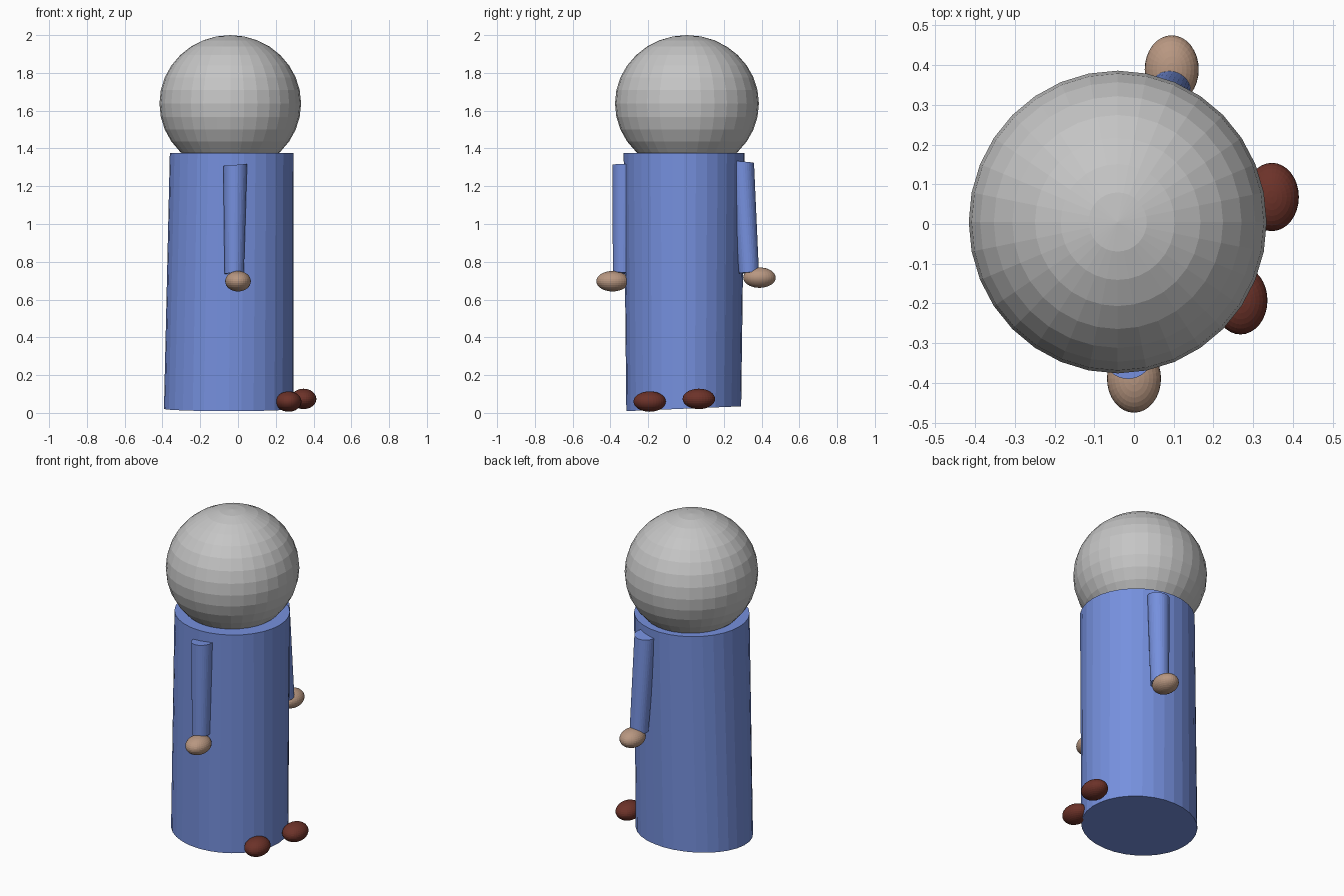
import bpy
import bmesh
import math

if "Cube" in bpy.data.objects:
    bpy.data.objects.remove(bpy.data.objects["Cube"])


def material(name, rgb):
    m = bpy.data.materials.new(name)
    m.diffuse_color = (*rgb, 1)
    m.use_nodes = True
    m.node_tree.nodes["Principled BSDF"].inputs["Base Color"].default_value = m.diffuse_color
    return m


GREY = material("light grey", (0.56, 0.56, 0.56))
BLUE = material("robe blue", (0.18, 0.28, 0.73))
SKIN = material("skin", (0.48, 0.31, 0.22))
RED = material("dark red", (0.15, 0.032, 0.022))


def finish(name, bm, mat):
    bmesh.ops.recalc_face_normals(bm, faces=bm.faces)
    me = bpy.data.meshes.new(name)
    bm.to_mesh(me)
    bm.free()
    me.materials.append(mat)
    bpy.context.collection.objects.link(bpy.data.objects.new(name, me))


def ellipsoid(name, centre, radii, mat):
    bm = bmesh.new()
    bmesh.ops.create_uvsphere(bm, u_segments=32, v_segments=16, radius=1)
    bmesh.ops.scale(bm, vec=radii, verts=bm.verts)
    bmesh.ops.translate(bm, vec=centre, verts=bm.verts)
    finish(name, bm, mat)


def tube(name, rings, mat, n=32):
    """Capped tube through two rings: (centre, radii, end slope in x and y)."""
    bm = bmesh.new()
    loops = []
    for (cx, cy, cz), (rx, ry), (sx, sy) in rings:
        loop = []
        for i in range(n):
            a = 2 * math.pi * i / n
            dx, dy = rx * math.cos(a), ry * math.sin(a)
            loop.append(bm.verts.new((cx + dx, cy + dy, cz + sx * dx + sy * dy)))
        bm.faces.new(loop)
        loops.append(loop)
    low, high = loops
    for i in range(n):
        j = (i + 1) % n
        bm.faces.new((low[i], low[j], high[j], high[i]))
    finish(name, bm, mat)


# Head and slightly skewed robe
ellipsoid("head", (-0.041, 0.005, 1.638), (0.375, 0.381, 0.362), GREY)
tube("robe", [((-0.049, -0.012, 0.022), (0.343, 0.304), (0, 0.042)),
              ((-0.033, -0.01, 1.375), (0.328, 0.32), (0, 0))], BLUE)

# Sleeves, half sunk into the robe
tube("front_sleeve", [((-0.02, -0.334, 0.74), (0.051, 0.053), (0.08, -0.05)),
                      ((-0.015, -0.327, 1.313), (0.063, 0.063), (0.08, 0))], BLUE)
tube("back_sleeve", [((0.09, 0.333, 0.742), (0.053, 0.053), (0.05, 0.06)),
                     ((0.07, 0.298, 1.328), (0.063, 0.062), (0.05, -0.08))], BLUE)

# Hands and feet
LIMB = (0.068, 0.086, 0.054)
ellipsoid("front_hand", (0.0, -0.389, 0.697), LIMB, SKIN)
ellipsoid("back_hand", (0.095, 0.389, 0.716), LIMB, SKIN)
ellipsoid("front_foot", (0.268, -0.192, 0.06), LIMB, RED)
ellipsoid("back_foot", (0.347, 0.068, 0.074), LIMB, RED)
